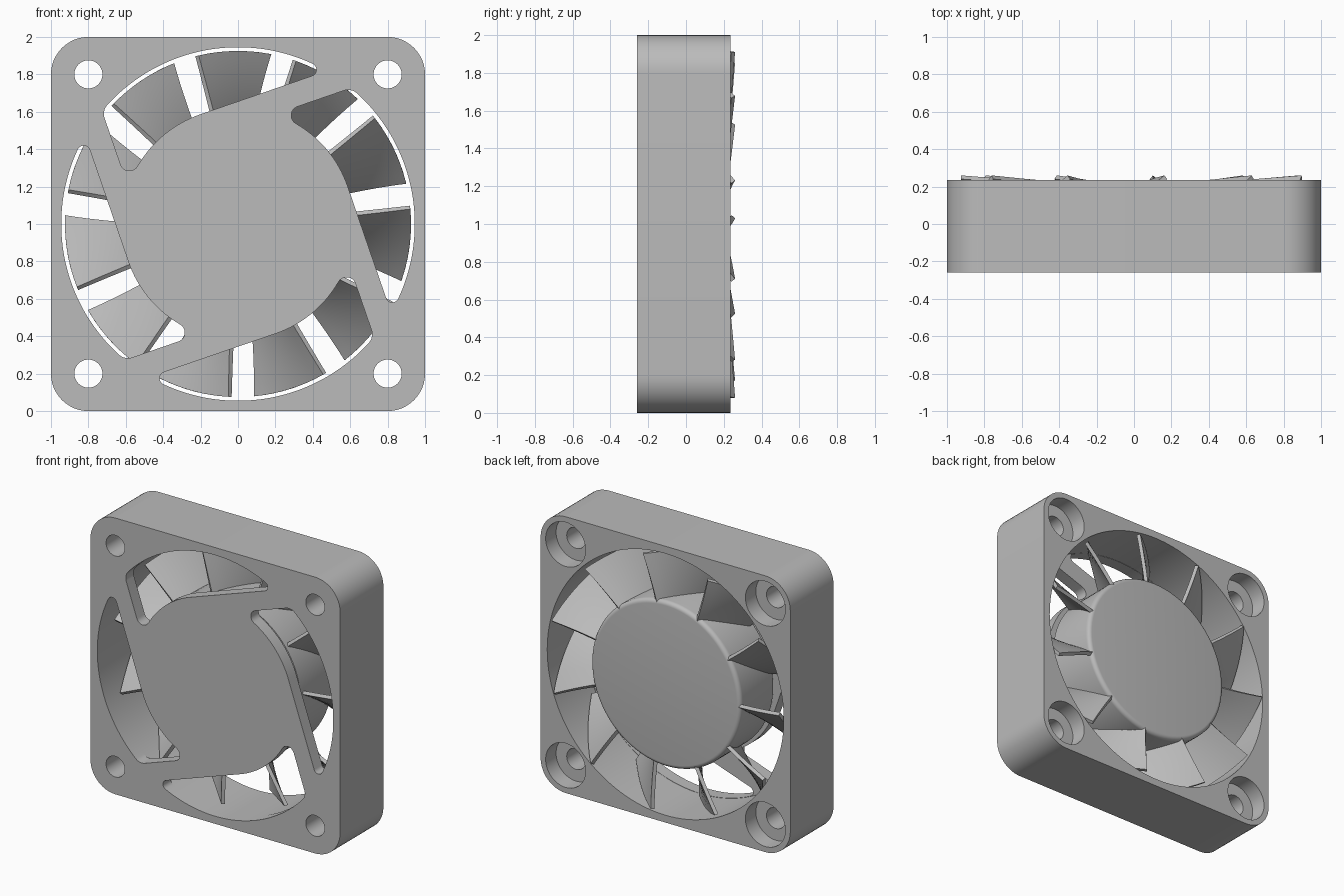
import bpy, bmesh, math
from mathutils import Vector, Matrix

cube = bpy.data.objects.get("Cube")
if cube:
    bpy.data.objects.remove(cube, do_unlink=True)

FRONT, BACK = -0.26, 0.235      # frame depth range
PLATE = -0.17                   # inner face of the front plate
BORE, HUB = 0.947, 0.62         # bore and motor mount radii
TILT = math.radians(19)         # strut angle
BLADES = 11

grey = bpy.data.materials.new("light_grey")
grey.use_nodes = True
colour = (0.5, 0.5, 0.5, 1)
grey.diffuse_color = colour
grey.node_tree.nodes["Principled BSDF"].inputs["Base Color"].default_value = colour


def finish(name, bm):
    bmesh.ops.recalc_face_normals(bm, faces=bm.faces)
    mesh = bpy.data.meshes.new(name)
    bm.to_mesh(mesh)
    bm.free()
    mesh.materials.append(grey)
    ob = bpy.data.objects.new(name, mesh)
    ob.location.z = 1
    bpy.context.collection.objects.link(ob)
    return ob


def activate(ob):
    bpy.ops.object.select_all(action='DESELECT')
    ob.select_set(True)
    bpy.context.view_layer.objects.active = ob


def smooth(ob):
    activate(ob)
    bpy.ops.object.shade_smooth_by_angle(angle=math.radians(30))


def arc(centre, radius, start, end, steps):
    return [Vector(centre) + radius * Vector((math.cos(a), math.sin(a)))
            for a in (start + (end - start) * i / steps for i in range(steps + 1))]


def circle(x, z, radius, steps=48):
    return arc((x, z), radius, 0, math.tau, steps)[:-1]


def prisms(name, parts):
    """Extrude each (outline, y0, y1) along the depth axis."""
    bm = bmesh.new()
    for outline, y0, y1 in parts:
        base = bm.faces.new([bm.verts.new((p.x, y0, p.y)) for p in outline])
        top = bmesh.ops.extrude_face_region(bm, geom=[base], use_keep_orig=True)
        moved = [v for v in top["geom"] if isinstance(v, bmesh.types.BMVert)]
        bmesh.ops.translate(bm, vec=(0, y1 - y0, 0), verts=moved)
    return finish(name, bm)


def opening(turn):
    """Curved window between two struts, with rounded corners."""
    outer = BORE - 0.002
    tip, shoulder, root = 0.035, 0.07, 0.05
    low, high = HUB, 0.49
    # corner centres: the first in this strut's frame, the others in the next one's
    c1 = Vector((math.sqrt((outer - tip) ** 2 - (low + tip) ** 2), low + tip))
    v2 = high - shoulder
    c2 = Vector((-v2, math.sqrt((outer - shoulder) ** 2 - v2 ** 2)))
    v3 = high - root
    c3 = Vector((-v3, math.sqrt((HUB + root) ** 2 - v3 ** 2)))
    a1, a2, a3 = (math.atan2(c.y, c.x) for c in (c1, c2, c3))
    pts = arc(c1, tip, -math.pi / 2, a1, 10)
    pts += arc((0, 0), outer, a1, a2, 48)[1:-1]
    pts += arc(c2, shoulder, a2, math.pi, 10)
    pts += arc(c3, root, math.pi, a3 + math.pi, 12)
    pts += arc((0, 0), HUB, a3, math.pi / 2, 16)[1:]
    spin = Matrix.Rotation(TILT + turn, 2)
    return [spin @ p for p in pts]


# Frame: rounded square with windows, bore and screw holes cut out
corners = [(0.8, 0.8), (-0.8, 0.8), (-0.8, -0.8), (0.8, -0.8)]
outline = []
for i, c in enumerate(corners):
    outline += arc(c, 0.2, i * math.pi / 2, (i + 1) * math.pi / 2, 12)
frame = prisms("frame", [(outline, FRONT, BACK)])
windows = [(opening(i * math.pi / 2), -0.4, PLATE + 0.05) for i in range(4)]
holes = [(circle(x, z, 0.075), -0.4, 0.4) for x, z in corners]
sinks = [(circle(x, z, 0.16), BACK - 0.12, 0.4) for x, z in corners]
bore = [(circle(0, 0, BORE, 160), PLATE, 0.4)]
for label, parts in (("bore", bore + sinks), ("window", windows + holes)):
    cutter = prisms(label + "_cutter", parts)
    cutter.hide_render = True
    mod = frame.modifiers.new(label, 'BOOLEAN')
    mod.operation, mod.solver, mod.object = 'DIFFERENCE', 'EXACT', cutter
    activate(frame)
    bpy.ops.object.modifier_apply(modifier=mod.name)
    bpy.data.objects.remove(cutter, do_unlink=True)
smooth(frame)


# Rotor hub with a rounded rear rim, and the motor core behind the plate
def lathe(name, profile):
    bm = bmesh.new()
    verts = [bm.verts.new((r, y, 0)) for r, y in profile]
    edges = [bm.edges.new(pair) for pair in zip(verts, verts[1:])]
    bmesh.ops.spin(bm, geom=verts + edges, axis=(0, 1, 0), cent=(0, 0, 0),
                   angle=math.tau, steps=96, use_duplicate=False)
    bmesh.ops.remove_doubles(bm, verts=bm.verts, dist=0.0001)
    smooth(finish(name, bm))


rim = [tuple(p) for p in arc((0.57, BACK - 0.03), 0.03, math.pi / 2, 0, 6)]
lathe("rotor_hub", [(0, BACK)] + rim + [(0.6, -0.14), (0, -0.14)])
lathe("motor_core", [(0.45, -0.13), (0.45, PLATE - 0.01)])

# Blades: pitched, slightly twisted sheets around the hub
bm = bmesh.new()
N = 8
for k in range(BLADES):
    grid = []
    for i in range(N + 1):
        f = i / N
        radius = 0.58 + f * 0.345
        lead = 103.2 + 0.5 * f
        trail = 82 - 2.6 * f
        rear = 0.225 + 0.025 * f
        row = []
        for j in range(N + 1):
            t = j / N
            a = math.radians(lead + (trail - lead) * t) + k * math.tau / BLADES
            y = -0.11 + (rear + 0.11) * (t + 0.15 * t * (1 - t))
            row.append(bm.verts.new((radius * math.cos(a), y, radius * math.sin(a))))
        grid.append(row)
    for i in range(N):
        for j in range(N):
            bm.faces.new((grid[i][j], grid[i + 1][j], grid[i + 1][j + 1], grid[i][j + 1]))
blades = finish("blades", bm)
mod = blades.modifiers.new("thickness", 'SOLIDIFY')
mod.thickness, mod.offset = 0.025, 0
activate(blades)
bpy.ops.object.modifier_apply(modifier=mod.name)
smooth(blades)
